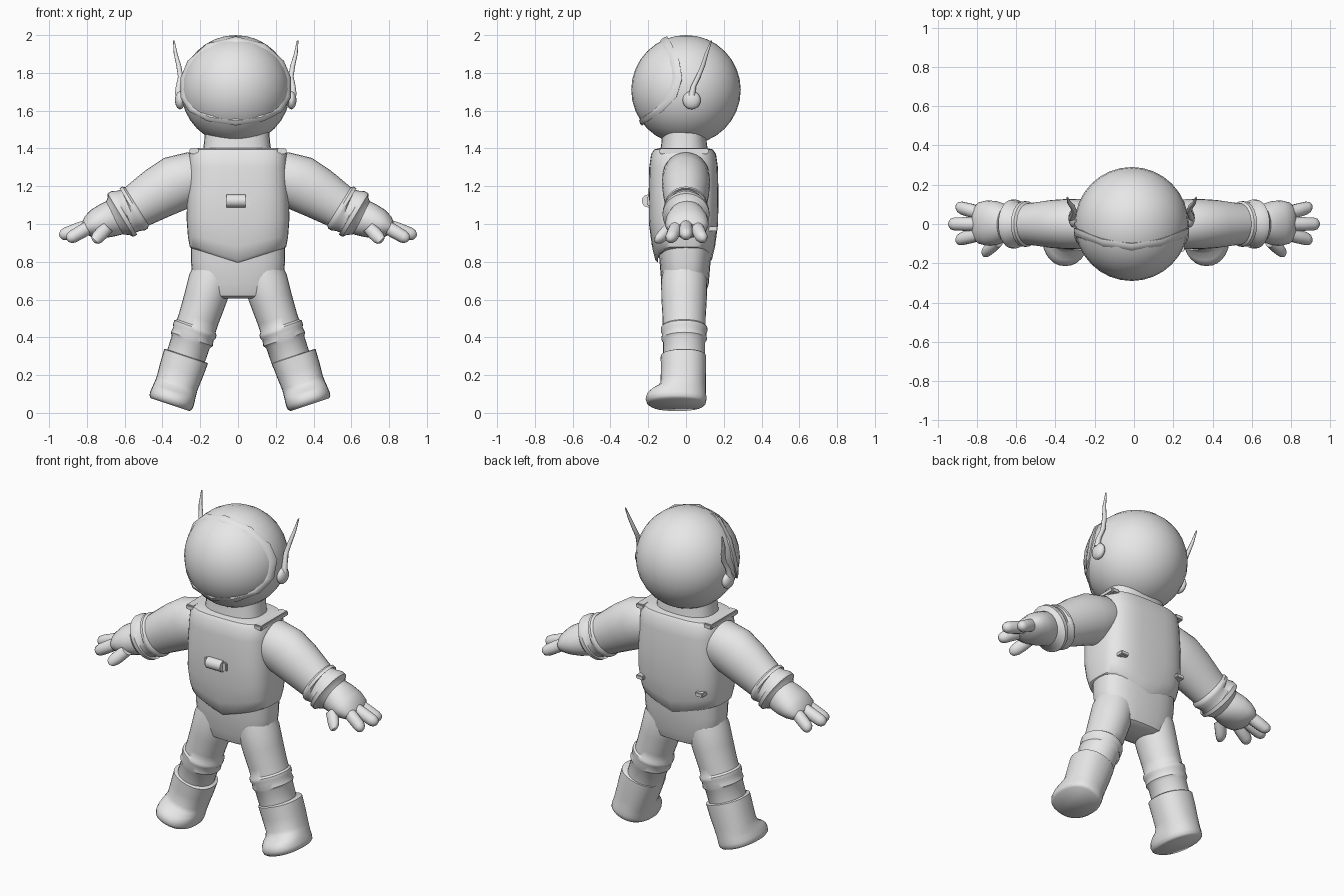
import bpy, bmesh, math
from mathutils import Vector, Matrix

if "Cube" in bpy.data.objects:
    bpy.data.objects.remove(bpy.data.objects["Cube"])

suit = bpy.data.materials.new("suit_grey")
suit.diffuse_color = (0.8, 0.8, 0.8, 1)
suit.use_nodes = True
suit.node_tree.nodes["Principled BSDF"].inputs["Base Color"].default_value = suit.diffuse_color


def finish(name, bm, angle=40):
    bmesh.ops.recalc_face_normals(bm, faces=bm.faces[:])
    me = bpy.data.meshes.new(name)
    bm.to_mesh(me)
    bm.free()
    me.materials.append(suit)
    ob = bpy.data.objects.new(name, me)
    bpy.context.collection.objects.link(ob)
    bpy.ops.object.select_all(action='DESELECT')
    ob.select_set(True)
    bpy.context.view_layer.objects.active = ob
    bpy.ops.object.shade_smooth_by_angle(angle=math.radians(angle))
    return ob


def power(v, e):
    return math.copysign(abs(v) ** e, v)


def loft(name, rings, side=1, u=None, square=1.0, n=28, warp=None, angle=40):
    """rings: (centre, radius across, radius in y); sections follow the path in xz."""
    bm = bmesh.new()
    loops = []
    for i, (c, ru, ry) in enumerate(rings):
        if u is None:
            d = Vector(rings[min(i + 1, len(rings) - 1)][0]) - Vector(rings[max(i - 1, 0)][0])
            uu = Vector((d.z, 0, -d.x)).normalized()
        else:
            uu = Vector(u)
        loop = []
        for k in range(n):
            a = 2 * math.pi * k / n
            p = Vector(c) + uu * ru * power(math.cos(a), square)
            p.y += ry * power(math.sin(a), square)
            if warp:
                p = warp(p)
            p.x *= side
            loop.append(bm.verts.new(p))
        loops.append(loop)
    for a, b in zip(loops, loops[1:]):
        for k in range(n):
            bm.faces.new((a[k], a[(k + 1) % n], b[(k + 1) % n], b[k]))
    bm.faces.new(loops[0])
    bm.faces.new(loops[-1])
    return finish(name, bm, angle)


def ball(name, c, r, scale=(1, 1, 1), seg=32):
    bm = bmesh.new()
    bmesh.ops.create_uvsphere(bm, u_segments=seg, v_segments=seg // 2, radius=r)
    bmesh.ops.scale(bm, vec=scale, verts=bm.verts)
    bmesh.ops.translate(bm, vec=c, verts=bm.verts)
    return finish(name, bm)


def box(name, c, size, bevel=0.006):
    bm = bmesh.new()
    bmesh.ops.create_cube(bm, size=1)
    bmesh.ops.scale(bm, vec=size, verts=bm.verts)
    bmesh.ops.translate(bm, vec=c, verts=bm.verts)
    bmesh.ops.bevel(bm, geom=bm.edges[:], offset=bevel, segments=2, affect='EDGES')
    return finish(name, bm)


# Helmet
H = Vector((-0.012, 0, 1.71))
ball("helmet", H, 0.29)

# Visor rim: a raised band whose outer edge follows the opening on the sphere
edge = [(0, -.10, .283), (.15, -.075, .24), (.25, -.035, .15), (.285, -.02, .06),
        (.28, -.05, -.04), (.24, -.12, -.11), (.15, -.20, -.165), (0, -.235, -.19)]
edge += [(-x, y, z) for x, y, z in edge[-2:0:-1]]
bm = bmesh.new()
front = Vector((0, -1, .12)).normalized()
loops = []
for q in edge:
    d = Vector(q).normalized()
    row = []
    for t, r in ((0, .280), (0, .300), (.05, .302), (.13, .297), (.18, .282)):
        row.append(bm.verts.new(H + d.lerp(front, t).normalized() * r))
    loops.append(row)
for i, a in enumerate(loops):
    b = loops[(i + 1) % len(loops)]
    for k in range(5):
        j = (k + 1) % 5
        bm.faces.new((a[k], a[j], b[j], b[k]))
finish("visor_rim", bm)

# Neck
loft("neck", [((-.005, -.01, 1.36), .185, .13), ((-.005, -.01, 1.43), .175, .12),
              ((-.005, -.01, 1.5), .17, .115)], u=(1, 0, 0), square=.8)

# Torso and hips
loft("torso", [((0, -.005, z), rx, ry) for z, rx, ry in (
    (.605, .15, .08), (.62, .20, .105), (.68, .235, .125), (.8, .25, .135), (.9, .25, .145),
    (1.1, .255, .15), (1.3, .26, .15), (1.37, .25, .14), (1.4, .20, .11))],
    u=(1, 0, 0), square=.75)


# Vest with a pointed lower hem
def hem(p):
    f = max(0, min(1, (1.1 - p.z) / .3))
    p.z += .07 * min(1, abs(p.x) / .22) * f
    return p


loft("vest", [((0, -.013, z), rx, ry) for z, rx, ry in (
    (.795, .235, .135), (.81, .255, .15), (.88, .265, .167), (1.0, .272, .183), (1.15, .270, .185),
    (1.3, .262, .182), (1.37, .258, .172), (1.395, .245, .155), (1.402, .21, .125))],
    u=(1, 0, 0), square=.62, n=40, warp=hem)

# Chest buckle
box("buckle_plate", (-.01, -.197, 1.122), (.155, .02, .055))
bm = bmesh.new()
bmesh.ops.create_cone(bm, cap_ends=True, segments=20, radius1=.034, radius2=.034, depth=.1,
                      matrix=Matrix.Translation((-.01, -.2, 1.122)) @ Matrix.Rotation(math.pi / 2, 4, 'Y'))
finish("buckle_roll", bm)

for s, side in ((1, "right"), (-1, "left")):
    # Ear pod and bent antenna
    ball(side + "_ear_pod", (H.x + s * .295, .03, 1.655), .048, (.55, 1, 1), 20)
    path = [(.305, .03, 1.68, .018), (.302, .04, 1.73, .015), (.292, .065, 1.78, .014),
            (.302, .09, 1.84, .013), (.318, .108, 1.9, .010), (.328, .135, 1.972, .004)]
    loft(side + "_antenna", [((x + s * H.x, y, z), r, r) for x, y, z, r in path],
         s, u=(1, 0, 0), n=10, angle=60)

    # Shoulder strap and back tabs
    box(side + "_shoulder_strap", (s * .23, -.01, 1.385), (.055, .26, .03))
    box(side + "_back_tab", (s * .2, .14, .975), (.05, .05, .025), .004)

    # Sleeve with raised cuff rings
    loft(side + "_sleeve", [((x, 0, z), r, ry) for x, z, r, ry in (
        (.16, 1.265, .10, .10), (.23, 1.25, .135, .125), (.33, 1.215, .148, .128),
        (.42, 1.165, .138, .122), (.50, 1.115, .125, .110), (.535, 1.093, .119, .106),
        (.545, 1.087, .130, .116), (.56, 1.078, .130, .116), (.57, 1.072, .119, .106),
        (.595, 1.063, .122, .112), (.602, 1.059, .134, .124), (.622, 1.047, .134, .124),
        (.632, 1.041, .115, .108), (.655, 1.028, .095, .09))], s)

    # Glove palm
    loft(side + "_palm", [((x, .005, z), r, ry) for x, z, r, ry in (
        (.61, 1.055, .085, .08), (.65, 1.035, .098, .095), (.70, 1.018, .092, .112),
        (.75, 1.00, .08, .115), (.79, .983, .06, .105), (.815, .973, .03, .08))], s)

    # Fingers and thumb
    fingers = [((.76, .05, 1.0), (.905, .088, .915)), ((.77, 0, 1.0), (.945, 0, .935)),
               ((.76, -.045, 1.0), (.905, -.082, .915)), ((.69, -.085, .985), (.765, -.15, .905))]
    for i, (a, b) in enumerate(fingers):
        a, b = Vector(a), Vector(b)
        L = (b - a).length
        loft(side + ("_thumb" if i == 3 else "_finger_%d" % (i + 1)),
             [(a.lerp(b, t), r, r) for t, r in ((0, .034), (.45, .036), (1 - .035 / L, .034),
              (1 - .014 / L, .027), (1 - .004 / L, .015), (1, .004))], s, n=14)

    # Trouser leg with knee rings
    loft(side + "_leg", [((x, -.01, z), r, ry) for x, z, r, ry in (
        (.115, .80, .10, .10), (.145, .70, .118, .122), (.175, .60, .113, .12),
        (.208, .50, .108, .114), (.221, .46, .108, .114), (.225, .45, .119, .123),
        (.231, .432, .119, .123), (.236, .418, .112, .117), (.245, .39, .117, .121),
        (.25, .376, .106, .112), (.285, .27, .104, .110))], s)

    # Boot: shaft above, toe stretched forward below
    def toe(p):
        return p
    ax, d = Vector((.284, 0, .302)), Vector((.316, 0, -.949))
    prof = [(0, .116, -.122, .102), (.004, .122, -.134, .107), (.08, .119, -.133, .107),
            (.15, .114, -.135, .105), (.175, .115, -.148, .105), (.195, .117, -.185, .106),
            (.215, .119, -.207, .107), (.24, .121, -.214, .108), (.26, .119, -.208, .106),
            (.272, .108, -.190, .095)]
    loft(side + "_boot", [(ax + d * t + Vector((.01 * s, (y0 + y1) / 2, 0)), r, (y1 - y0) / 2)
                          for t, r, y0, y1 in prof], s, u=(.949, 0, .316), square=.88, angle=50)
